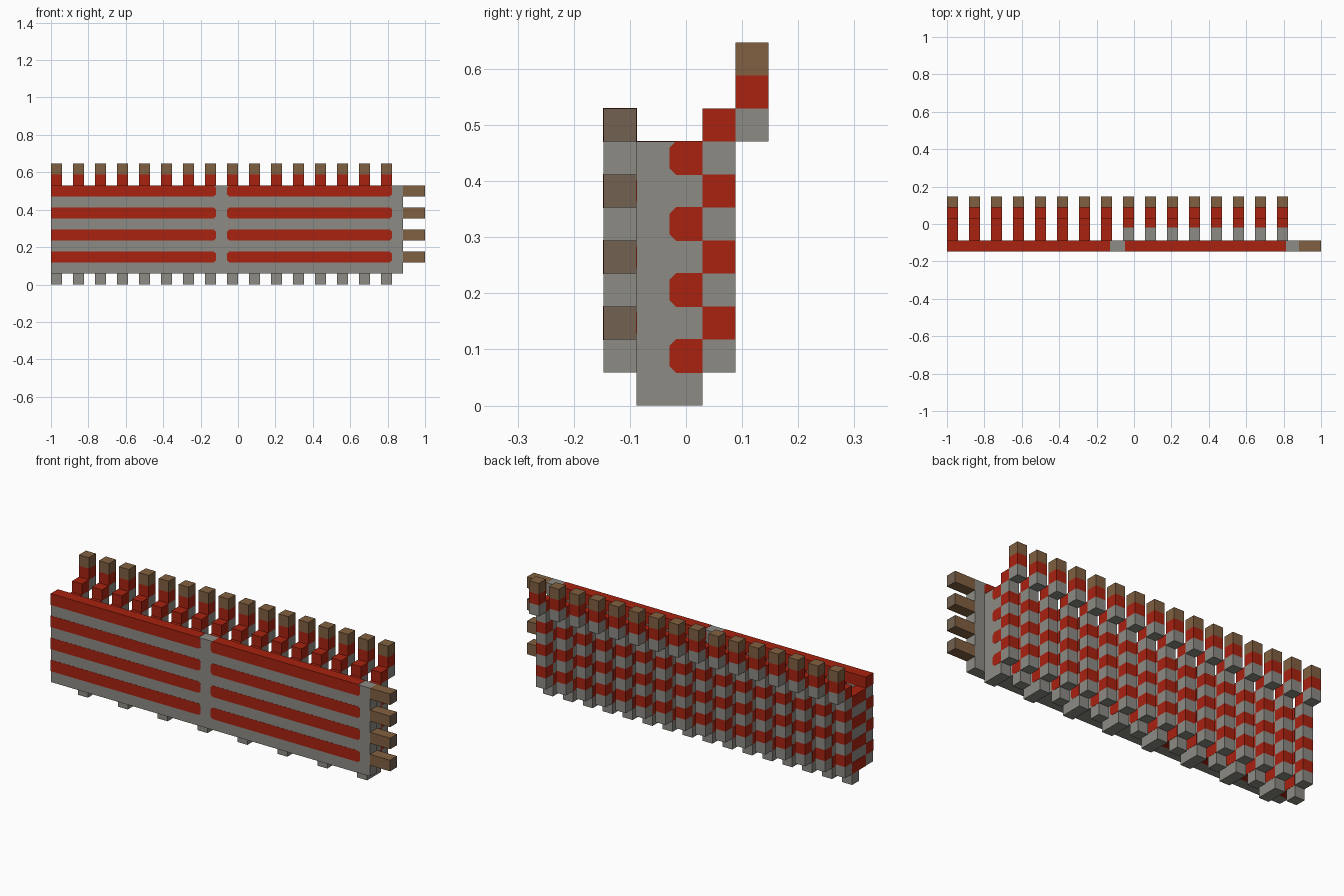
import bpy
import bmesh
from mathutils import Vector

U = 2 / 34                      # one block
ORIGIN = Vector((-17, -2.5, 0))  # block grid corner
E = 0.015                       # how far painted bands stand proud, in blocks
CUT = 0.2                       # corner cut of rounded band ends, in blocks

cube = bpy.data.objects.get("Cube")
if cube:
    bpy.data.objects.remove(cube, do_unlink=True)


def material(name, rgb):
    m = bpy.data.materials.new(name)
    m.use_nodes = True
    m.diffuse_color = (*rgb, 1)
    bsdf = m.node_tree.nodes["Principled BSDF"]
    bsdf.inputs["Base Color"].default_value = (*rgb, 1)
    bsdf.inputs["Roughness"].default_value = 0.9
    return m


GREY = material("stone grey", (0.262, 0.256, 0.23))
RED = material("brick red", (0.395, 0.016, 0.005))
BROWN = material("wood brown", (0.216, 0.117, 0.052))
DULL = material("dull wood", (0.168, 0.122, 0.084))


def finish(name, bm, *mats):
    bmesh.ops.recalc_face_normals(bm, faces=bm.faces)
    mesh = bpy.data.meshes.new(name)
    bm.to_mesh(mesh)
    bm.free()
    for m in mats:
        mesh.materials.append(m)
    obj = bpy.data.objects.new(name, mesh)
    bpy.context.collection.objects.link(obj)
    return obj


def prism(bm, axis, profile, start, end):
    """Extrude a (horizontal, z) profile along axis 0 (x) or 1 (y)."""
    rings = []
    for d in (start, end):
        rings.append([bm.verts.new((ORIGIN + Vector((d, h, z) if axis == 0 else (h, d, z))) * U)
                      for h, z in profile])
    bm.faces.new(rings[0])
    bm.faces.new(rings[1][::-1])
    n = len(profile)
    for i in range(n):
        j = (i + 1) % n
        bm.faces.new((rings[0][i], rings[1][i], rings[1][j], rings[0][j]))


def box(bm, x0, x1, y0, y1, z0, z1):
    prism(bm, 0, [(y0, z0), (y1, z0), (y1, z1), (y0, z1)], x0, x1)


def band_profile(a, b, z, cut_a, cut_b):
    """Band one block high, with cut corners at the chosen ends."""
    lo, hi = z - E, z + 1 + E
    pts = [(a + CUT, lo), (a, lo + CUT), (a, hi - CUT), (a + CUT, hi)] if cut_a else [(a, lo), (a, hi)]
    pts += [(b - CUT, hi), (b, hi - CUT), (b, lo + CUT), (b - CUT, lo)] if cut_b else [(b, hi), (b, lo)]
    return pts


# Front wall slab
bm = bmesh.new()
box(bm, 0, 32, 0, 1, 1, 9)
finish("front_wall", bm, GREY)

# Red bands around the wall, in two bays
bm = bmesh.new()
for z in range(2, 9, 2):
    prism(bm, 1, band_profile(-E, 15, z, False, True), -E, 1 + E)
    prism(bm, 1, band_profile(16, 31, z, True, True), -E, 1 + E)
finish("wall_bands", bm, RED)

# Wooden pegs on the end of the wall, with duller end grain
bm = bmesh.new()
for z in range(2, 9, 2):
    box(bm, 32, 34, 0, 1, z, z + 1)
pegs = finish("end_pegs", bm, BROWN, DULL)
for f in pegs.data.polygons:
    f.material_index = int(f.normal.x > 0.5)

# Sixteen ribs behind the wall
inner, inner_bands = bmesh.new(), bmesh.new()
outer, outer_blocks, caps = bmesh.new(), bmesh.new(), bmesh.new()
for i in range(16):
    x = 2 * i
    # inner rib, with a foot that is wider on every second rib
    box(inner, x, x + 1, 1, 3, 1, 8)
    box(inner, x, x + 1, 1 if i % 2 else 2, 3, 0, 1)
    for z in range(1, 8, 2):
        left_bay = i < 8
        prof = band_profile(1 if left_bay else 2, 3, z, not left_bay, False)
        prism(inner_bands, 0, prof, x - E, x + 1 + E)
        # outer rib of alternating blocks
        box(outer, x, x + 1, 3, 4, z, z + 1)
        box(outer_blocks, x, x + 1, 3, 4, z + 1, z + 2)
    # raised post at the back
    box(outer, x, x + 1, 4, 5, 8, 9)
    box(outer_blocks, x, x + 1, 4, 5, 9, 10)
    box(caps, x, x + 1, 4, 5, 10, 11)
finish("inner_ribs", inner, GREY)
finish("inner_rib_bands", inner_bands, RED)
finish("outer_ribs", outer, GREY)
finish("outer_rib_blocks", outer_blocks, RED)
finish("post_caps", caps, BROWN)
